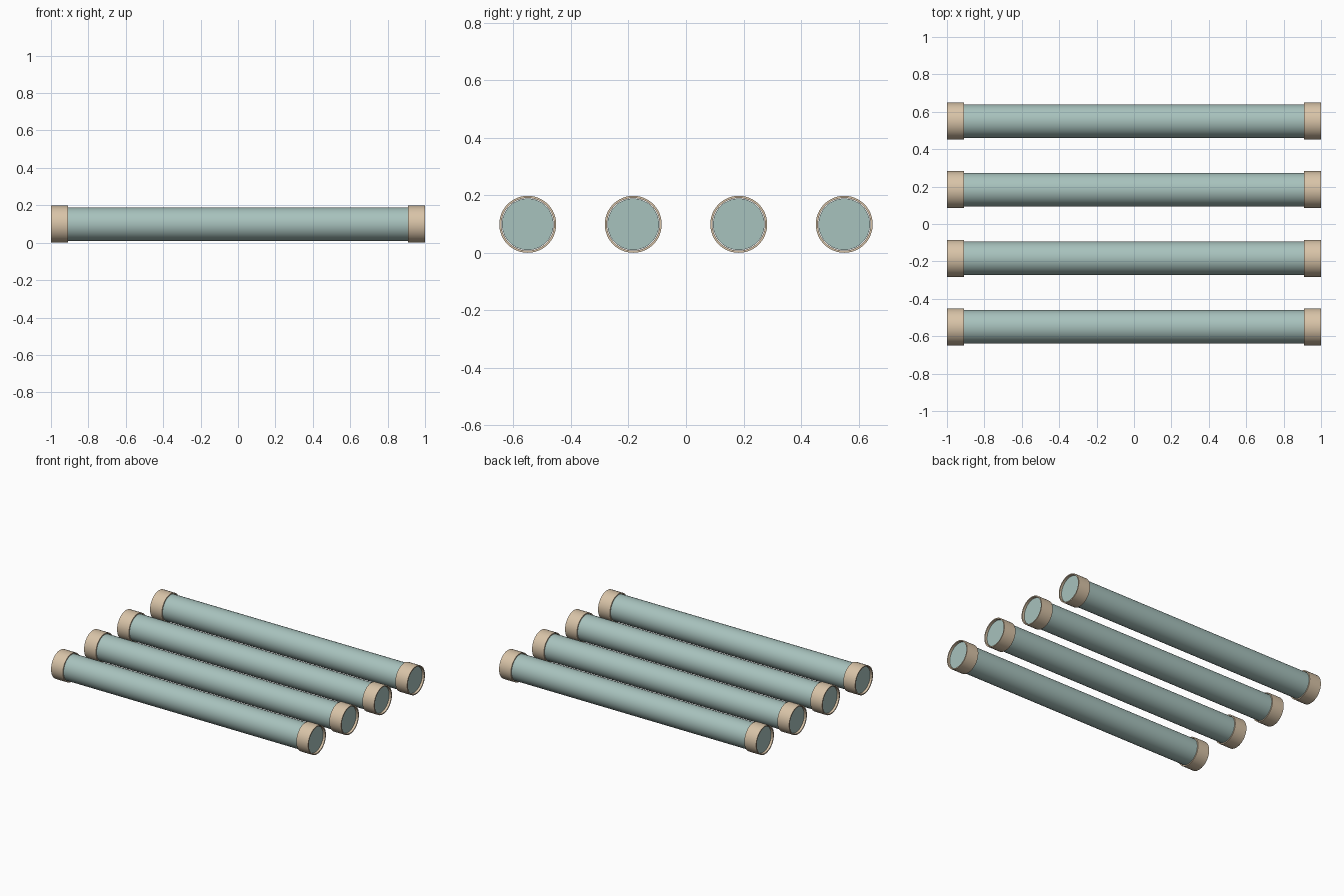
import bpy, math
from mathutils import Matrix

if "Cube" in bpy.data.objects:
    bpy.data.objects.remove(bpy.data.objects["Cube"])

def material(name, rgb):
    m = bpy.data.materials.new(name)
    m.diffuse_color = (*rgb, 1)
    m.use_nodes = True
    m.node_tree.nodes["Principled BSDF"].inputs["Base Color"].default_value = m.diffuse_color
    return m

GLASS = material("pale teal", (0.39, 0.54, 0.51))
CAP = material("tan", (0.69, 0.55, 0.39))

SIDES = 48
R_CAP, R_HOLE, R_TUBE = 0.099, 0.0915, 0.0895

def lathe(name, profile, y, mat, closed):
    """Spin (x, radius) points round the x axis; radius 0 makes a pole."""
    verts, rings, faces = [], [], []
    for x, r in profile:
        n = 1 if r == 0 else SIDES
        rings.append(range(len(verts), len(verts) + n))
        for i in range(n):
            a = 2 * math.pi * i / SIDES
            verts.append((x, y + r * math.cos(a), R_CAP + r * math.sin(a)))
    pairs = list(zip(rings, rings[1:]))
    if closed:
        pairs.append((rings[-1], rings[0]))
    for a, b in pairs:
        for i in range(SIDES):
            j = (i + 1) % SIDES
            if len(a) == 1:
                faces.append((a[0], b[j], b[i]))
            elif len(b) == 1:
                faces.append((a[i], a[j], b[0]))
            else:
                faces.append((a[i], a[j], b[j], b[i]))
    me = bpy.data.meshes.new(name)
    me.from_pydata(verts, [], faces)
    me.materials.append(mat)
    ob = bpy.data.objects.new(name, me)
    bpy.context.collection.objects.link(ob)
    # consistent outward normals, then smooth shading with sharp rims
    bpy.ops.object.select_all(action='DESELECT')
    bpy.context.view_layer.objects.active = ob
    ob.select_set(True)
    bpy.ops.object.mode_set(mode='EDIT')
    bpy.ops.mesh.select_all(action='SELECT')
    bpy.ops.mesh.normals_make_consistent(inside=False)
    bpy.ops.object.mode_set(mode='OBJECT')
    bpy.ops.object.shade_smooth_by_angle(angle=math.radians(40))
    return ob

for k in range(4):
    y = -0.55 + k * 1.1 / 3
    # long tube with closed ends, set just inside the collars
    e = 0.985
    lathe(f"tube_{k + 1}", [(-e, 0), (-e, R_TUBE), (e, R_TUBE), (e, 0)], y, GLASS, False)
    # ring collar on each end
    for side, s in (("left", -1), ("right", 1)):
        ring = [(s * 0.908, R_HOLE), (s * 0.908, R_CAP), (s, R_CAP), (s, R_HOLE)]
        lathe(f"{side}_collar_{k + 1}", ring, y, CAP, True)
